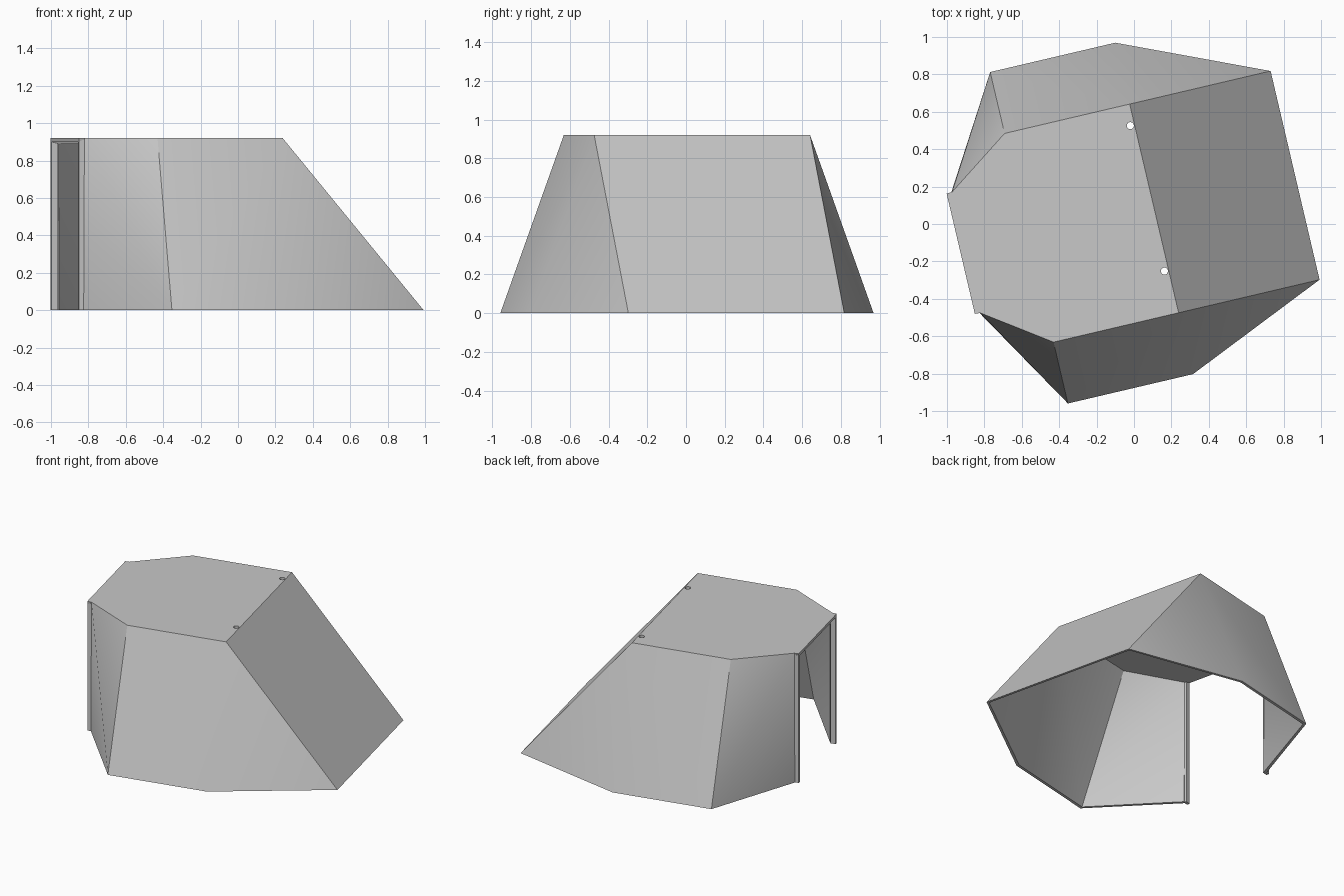
import bpy, bmesh, math
from mathutils import Matrix, Vector

cube = bpy.data.objects.get("Cube")
if cube:
    bpy.data.objects.remove(cube, do_unlink=True)

# One plain grey for the whole shelter
grey = bpy.data.materials.new("light_grey")
grey.use_nodes = True
colour = (0.58, 0.58, 0.58, 1)
grey.diffuse_color = colour
grey.node_tree.nodes["Principled BSDF"].inputs["Base Color"].default_value = colour

HEIGHT, THICK = 0.92, 0.02
# The shelter is symmetric about its own long axis, which is turned on the ground
place = Matrix.Translation((-0.013, 0.055, 0)) @ Matrix.Rotation(math.radians(13.2), 4, 'Z')


def make_object(name, bm):
    bm.transform(place)
    mesh = bpy.data.meshes.new(name)
    bm.to_mesh(mesh)
    bm.free()
    mesh.materials.append(grey)
    obj = bpy.data.objects.new(name, mesh)
    bpy.context.collection.objects.link(obj)
    return obj


def activate(obj):
    bpy.ops.object.select_all(action='DESELECT')
    obj.select_set(True)
    bpy.context.view_layer.objects.active = obj


# Outer skin: named points on one half, mirrored across the long axis
points = {
    "ridge": (0.124, 0.573, HEIGHT), "ramp_foot": (0.898, 0.573, 0),
    "side_foot": (0.124, 0.91, 0), "rear_foot": (-0.563, 0.91, 0),
    "rear_top": (-0.563, 0.573, HEIGHT), "door_top": (-0.908, 0.332, HEIGHT),
    "door_foot": (-0.912, 0.332, 0), "eave": (-0.938, 0.33, HEIGHT),
}
half_faces = [
    ("ridge", "side_foot", "rear_foot", "rear_top"),
    ("ridge", "ramp_foot", "side_foot"),
    ("door_top", "rear_top", "rear_foot"),
    ("door_top", "rear_foot", "door_foot"),
]
bm = bmesh.new()
left = {k: bm.verts.new(p) for k, p in points.items()}
right = {k: bm.verts.new((p[0], -p[1], p[2])) for k, p in points.items()}
for side in (left, right):
    for names in half_faces:
        bm.faces.new([side[n] for n in names])
bm.faces.new([left["ridge"], right["ridge"], right["ramp_foot"], left["ramp_foot"]])
rim = ["ridge", "rear_top", "door_top", "eave"]
roof = bm.faces.new([left[n] for n in rim] + [right[n] for n in reversed(rim)])
bmesh.ops.recalc_face_normals(bm, faces=bm.faces[:])
roof.normal_update()
if roof.normal.z < 0:
    bmesh.ops.reverse_faces(bm, faces=bm.faces[:])
shell = make_object("shelter_shell", bm)

# Sheet thickness, kept flat on the ground
activate(shell)
solid = shell.modifiers.new("thickness", 'SOLIDIFY')
solid.thickness, solid.offset, solid.use_even_offset = THICK, -1, True
bpy.ops.object.modifier_apply(modifier=solid.name)
for v in shell.data.vertices:
    if v.co.z < 0.05:
        v.co.z = 0

# Two small round holes through the roof beside the ridge
for w in (-0.339, 0.46):
    bm = bmesh.new()
    bmesh.ops.create_cone(bm, cap_ends=True, segments=16, radius1=0.019, radius2=0.019,
                          depth=0.12, matrix=Matrix.Translation((0.101, w, HEIGHT)))
    cutter = make_object("hole_cutter", bm)
    cutter.hide_render = True
    activate(shell)
    cut = shell.modifiers.new("hole", 'BOOLEAN')
    cut.operation, cut.solver, cut.object = 'DIFFERENCE', 'EXACT', cutter
    bpy.ops.object.modifier_apply(modifier=cut.name)
    bpy.data.objects.remove(cutter, do_unlink=True)

activate(shell)
bpy.ops.object.shade_smooth_by_angle(angle=math.radians(30))

# Upright door jambs
for name, sign in (("left_door_jamb", 1), ("right_door_jamb", -1)):
    bm = bmesh.new()
    size = Vector((0.036, 0.02, HEIGHT - 0.01))
    bmesh.ops.create_cube(bm, size=1, matrix=Matrix.Translation((-0.92, sign * 0.32, size.z / 2))
                          @ Matrix.Diagonal(size.to_4d()))
    make_object(name, bm)
